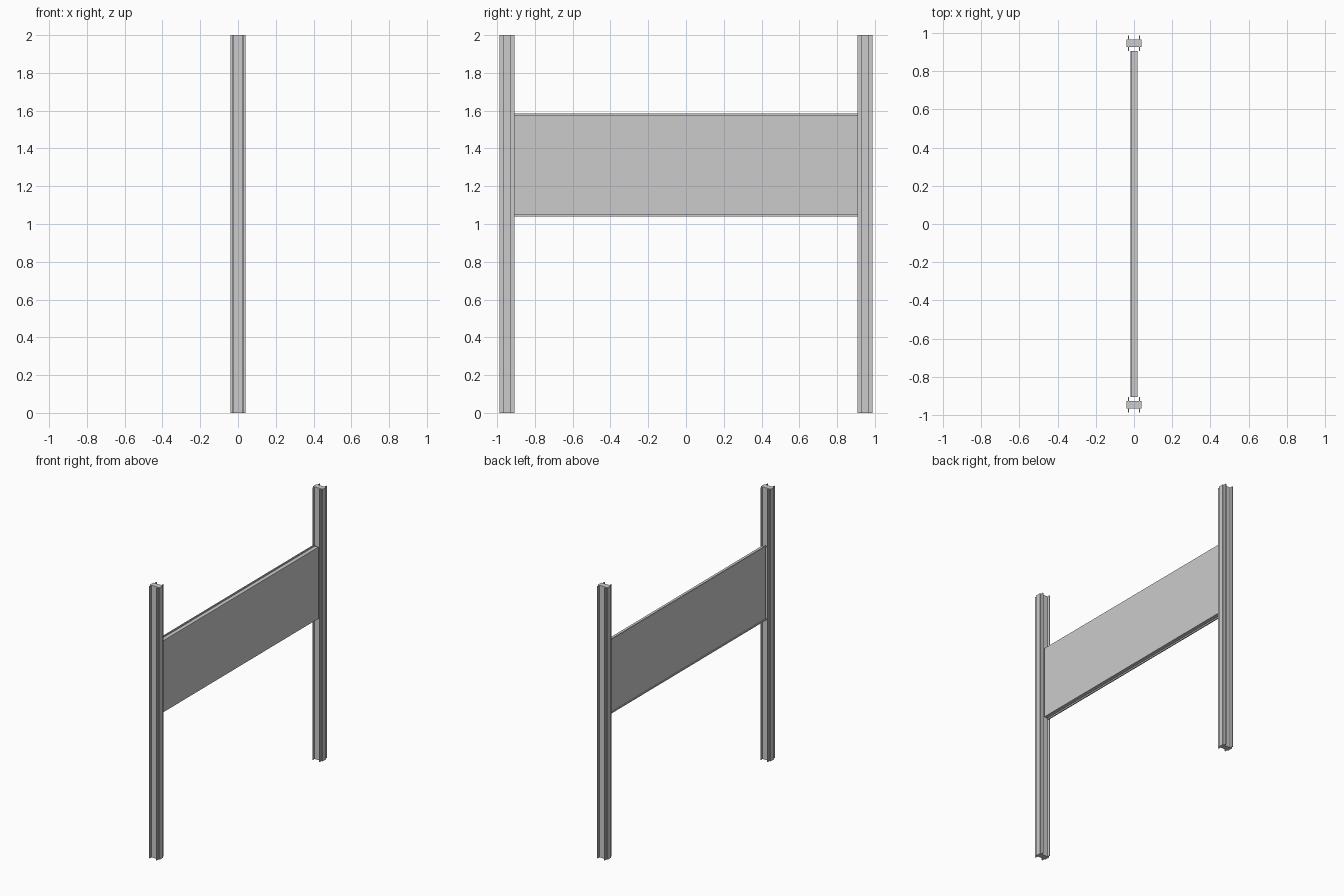
import bpy, bmesh
from mathutils import Vector

if "Cube" in bpy.data.objects:
    bpy.data.objects.remove(bpy.data.objects["Cube"])


def extrude(name, profile, direction):
    """Closed planar profile (3D points) swept along a direction."""
    bm = bmesh.new()
    face = bm.faces.new([bm.verts.new(p) for p in profile])
    res = bmesh.ops.extrude_face_region(bm, geom=[face])
    verts = [g for g in res["geom"] if isinstance(g, bmesh.types.BMVert)]
    bmesh.ops.translate(bm, verts=verts, vec=Vector(direction))
    bmesh.ops.recalc_face_normals(bm, faces=bm.faces[:])
    mesh = bpy.data.meshes.new(name)
    bm.to_mesh(mesh)
    bm.free()
    obj = bpy.data.objects.new(name, mesh)
    bpy.context.collection.objects.link(obj)
    return obj


# Post section: solid core with four thin ears forming the two channels
quarter = [(0.025, 0.02), (0.025, 0.04), (0.031, 0.04), (0.031, 0.02), (0.04, 0.02)]
section = quarter + [(x, -y) for x, y in reversed(quarter)]
section += [(-x, -y) for x, y in section]

for side, name in ((-1, "front_post"), (1, "back_post")):
    extrude(name, [(x, y + side * 0.947, 0) for x, y in section], (0, 0, 2))

# Panel section: flat board with a thin lip along the top and bottom rear edges
half = [(0.018, 0.263), (-0.010, 0.263), (-0.010, 0.273),
        (-0.018, 0.273), (-0.018, 0.263), (-0.013, 0.263)]
board = half + [(x, -z) for x, z in reversed(half)]
extrude("panel", [(x, -0.907, 1.313 + z) for x, z in board], (0, 1.814, 0))
